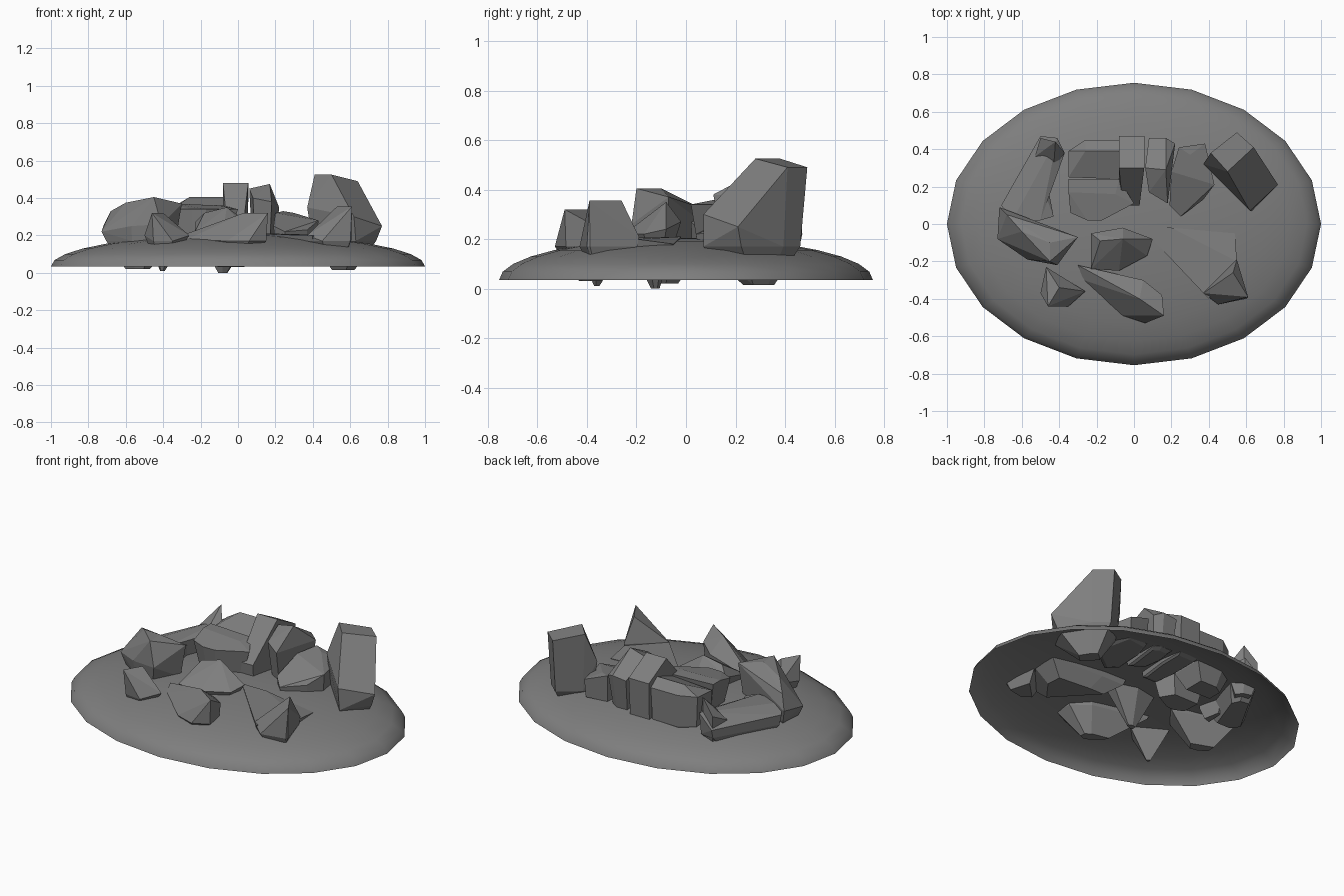
import bpy
import bmesh
from mathutils import Vector

default_cube = bpy.data.objects.get("Cube")
if default_cube:
    bpy.data.objects.remove(default_cube, do_unlink=True)

# One grey stone colour for everything
stone = bpy.data.materials.new("grey_stone")
stone.use_nodes = True
grey = (.21, .21, .21, 1)
stone.diffuse_color = grey
stone.node_tree.nodes["Principled BSDF"].inputs["Base Color"].default_value = grey


def add_object(name, bm):
    """Turn a finished bmesh into a scene object with the stone material."""
    mesh = bpy.data.meshes.new(name)
    bm.to_mesh(mesh)
    bm.free()
    mesh.materials.append(stone)
    obj = bpy.data.objects.new(name, mesh)
    bpy.context.collection.objects.link(obj)
    return obj


def rock(name, upper_points, floor=.1, skirt=.17, spread=.95, taper=.6):
    """Angular boulder: hull of its upper corners, a skirt and a narrower root."""
    bm = bmesh.new()
    corners = [Vector(point) for point in upper_points]
    centre = sum(corners, Vector()) / len(corners)
    for corner in corners:
        bm.verts.new(corner)
        for height, scale in ((skirt, spread), (floor, taper)):
            if corner.z > height:
                low = centre.lerp(corner, scale)
                low.z = height
                bm.verts.new(low)
    hull = bmesh.ops.convex_hull(bm, input=bm.verts[:])
    unused = {item for key in ("geom_interior", "geom_unused")
              for item in hull[key] if isinstance(item, bmesh.types.BMVert)}
    bmesh.ops.delete(bm, geom=list(unused), context="VERTS")
    bmesh.ops.dissolve_limit(bm, angle_limit=.08, verts=bm.verts[:], edges=bm.edges[:])
    bmesh.ops.recalc_face_normals(bm, faces=bm.faces[:])
    return add_object(name, bm)


# Shallow oval mound, open underneath
bm = bmesh.new()
bmesh.ops.create_uvsphere(bm, u_segments=20, v_segments=16, radius=1)
below = [v for v in bm.verts if v.co.z < -.01]
bmesh.ops.delete(bm, geom=below, context="VERTS")
for v in bm.verts:
    v.co = (v.co.x, v.co.y * .755, v.co.z * .17 + .035)
mound = add_object("mound", bm)
bpy.context.view_layer.objects.active = mound
mound.select_set(True)
bpy.ops.object.shade_smooth_by_angle(angle=1)

# Tallest boulder, with a long slope towards the front and an undercut back
rock("tall_boulder", [
    (.41, .38, .525), (.5, .28, .525),
    (.55, .49, .49), (.64, .41, .49),
    (.37, .32, .35), (.77, .21, .25), (.62, .07, .3),
    (.63, .07, .17), (.55, .46, .22),
], floor=.015, spread=.85, taper=.3)

# Front left wedge: a low tail and a sharp peak
rock("wedge_tail", [
    (.04, -.02, .21), (.2, -.02, .21), (.54, -.05, .18),
    (.55, -.2, .2), (.4, -.4, .2),
], floor=.09)
rock("wedge_peak", [
    (.53, -.26, .355), (.61, -.39, .355), (.37, -.37, .2),
    (.45, -.43, .17), (.6, -.4, .17), (.55, -.19, .21),
])

# Front centre boulder, rising towards its blunt end
rock("front_boulder", [
    (.03, -.4, .32), (.16, -.49, .32), (.15, -.38, .26),
    (.05, -.3, .24), (-.06, -.49, .17), (.06, -.53, .17),
    (-.3, -.22, .2), (-.27, -.3, .18),
], floor=.03, taper=.3)

# Front right boulder
rock("front_right_boulder", [
    (-.46, -.44, .32), (-.4, -.34, .32), (-.47, -.23, .23),
    (-.26, -.36, .2), (-.35, -.44, .17), (-.5, -.37, .2),
], floor=.01, spread=.85, taper=.1)

# Rounded boulder and long bar along the right side
rock("side_boulder", [
    (-.72, .09, .25), (-.73, -.08, .22), (-.68, .05, .33),
    (-.6, -.04, .375), (-.45, -.2, .405), (-.45, -.1, .405),
    (-.3, -.07, .37), (-.41, -.22, .26), (-.57, -.19, .25),
], floor=.02, spread=.86, taper=.3)
rock("side_bar", [
    (-.71, .1, .23), (-.5, .47, .22), (-.65, .02, .26),
    (-.41, .46, .3), (-.37, .38, .27),
    (-.48, .18, .27), (-.5, .02, .27),
], floor=.08)
rock("bar_peak", [
    (-.42, .44, .39), (-.5, .46, .3), (-.53, .36, .25), (-.37, .38, .29),
    (-.43, .3, .26),
])
rock("side_chip", [
    (-.49, .2, .27), (-.46, .2, .24), (-.43, .04, .25), (-.5, .02, .27),
])

# Stepped boulders at the back; the front step overhangs
rock("back_boulder", [
    (-.35, .39, .35), (-.26, .45, .36), (-.08, .45, .36),
    (-.26, .39, .405), (-.08, .39, .405),
    (-.35, .25, .34), (-.08, .24, .35),
], floor=.07)
rock("back_step", [
    (-.35, .24, .37), (-.35, .17, .37), (-.1, .16, .36), (-.08, .24, .36),
    (-.34, .06, .34), (-.25, .02, .34), (-.17, .02, .34), (.0, .11, .34),
], floor=.08, spread=.7)
rock("back_cube", [
    (-.08, .47, .39), (.055, .47, .39), (-.08, .3, .48), (.055, .3, .48),
    (-.08, .24, .36), (.05, .24, .36), (.03, .1, .27), (-.06, .1, .27),
], floor=.16, taper=.8)
rock("back_pillar", [
    (.08, .46, .36), (.17, .46, .37), (.22, .43, .35),
    (.06, .3, .45), (.17, .29, .475), (.18, .11, .38), (.08, .17, .4),
], floor=.16, spread=.8)
rock("back_shard", [
    (.24, .41, .33), (.3, .37, .32), (.38, .43, .28), (.43, .21, .28),
    (.37, .13, .23), (.25, .04, .22), (.19, .1, .25), (.2, .28, .32),
], floor=.16, taper=.8)

# Faceted boulder in the middle
rock("middle_boulder", [
    (-.06, -.08, .35), (-.18, -.09, .32),
    (-.23, -.05, .27), (-.06, -.02, .27), (.1, -.08, .24),
    (.07, -.17, .22), (-.08, -.25, .22), (-.23, -.24, .22),
], floor=0, spread=.6, taper=.15)
